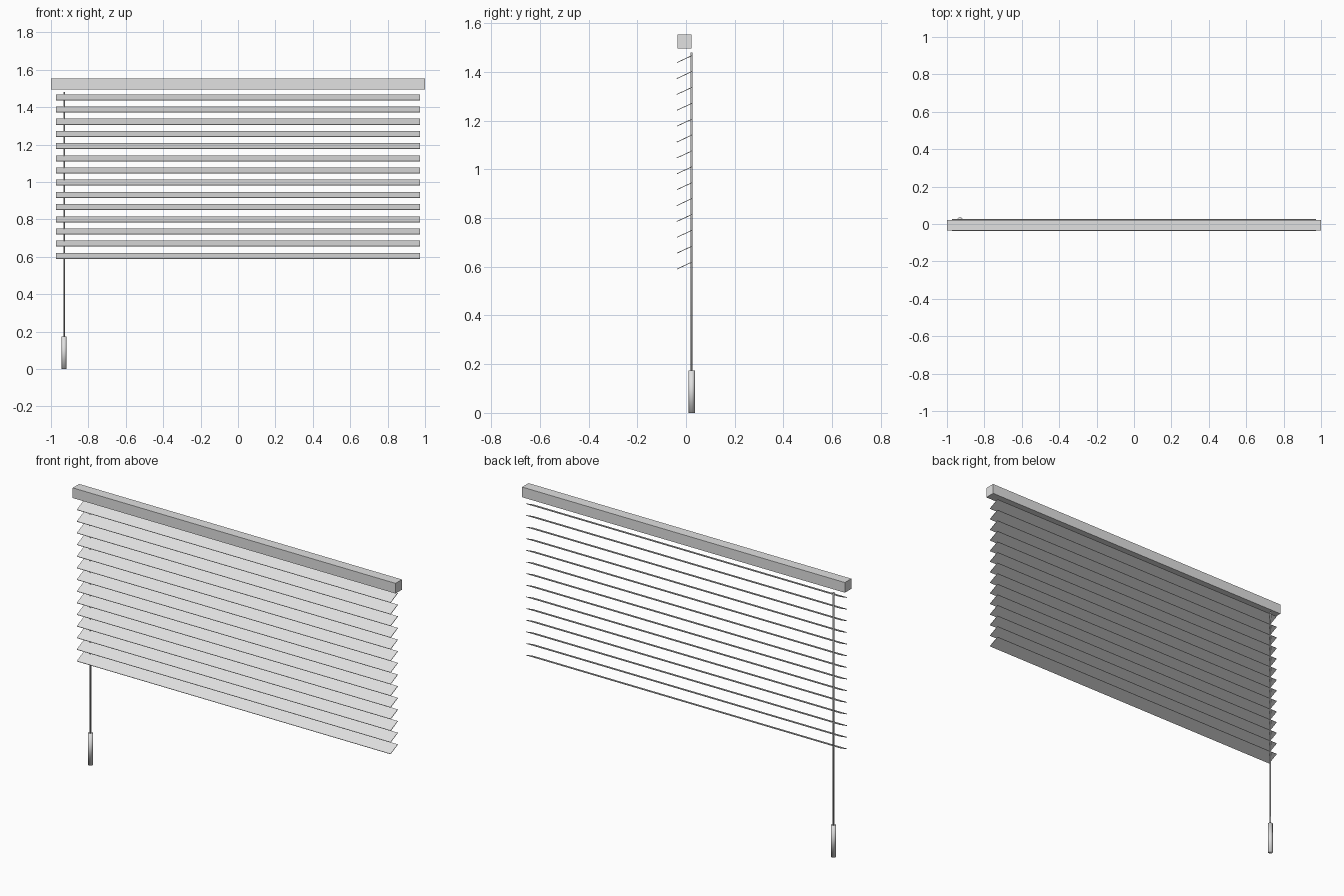
import bpy
import math

cube = bpy.data.objects.get("Cube")
if cube:
    bpy.data.objects.remove(cube, do_unlink=True)

# One pale grey for the whole blind
grey = bpy.data.materials.new("pale_grey")
grey.use_nodes = True
grey.diffuse_color = (0.75, 0.75, 0.75, 1)
grey.node_tree.nodes["Principled BSDF"].inputs["Base Color"].default_value = grey.diffuse_color


def finish(name):
    obj = bpy.context.object
    obj.name = name
    obj.data.materials.append(grey)
    return obj


def box(name, centre, size, tilt=0):
    bpy.ops.mesh.primitive_cube_add(size=1, location=centre)
    obj = finish(name)
    obj.scale = size
    bpy.ops.object.transform_apply(location=False, rotation=False, scale=True)
    obj.rotation_euler.x = tilt
    return obj


def rod(name, x, y, bottom, top, radius, sides):
    bpy.ops.mesh.primitive_cylinder_add(vertices=sides, radius=radius, depth=top - bottom,
                                        location=(x, y, (bottom + top) / 2))
    obj = finish(name)
    bpy.ops.object.shade_smooth()
    return obj


# Head rail
box("head_rail", (0, -0.006, 1.524), (2, 0.057, 0.057))

# Tilted slats, low edge at the front
SLATS = 14
for i in range(SLATS):
    box(f"slat_{i + 1}", (0, -0.006, 0.605 + i * 0.0652), (1.944, 0.07, 0.003), math.radians(25))

# Pull cord and its handle, at the back on the right
rod("pull_cord", -0.93, 0.023, 0.17, 1.48, 0.004, 8)
rod("cord_handle", -0.93, 0.023, 0, 0.175, 0.0135, 16)
